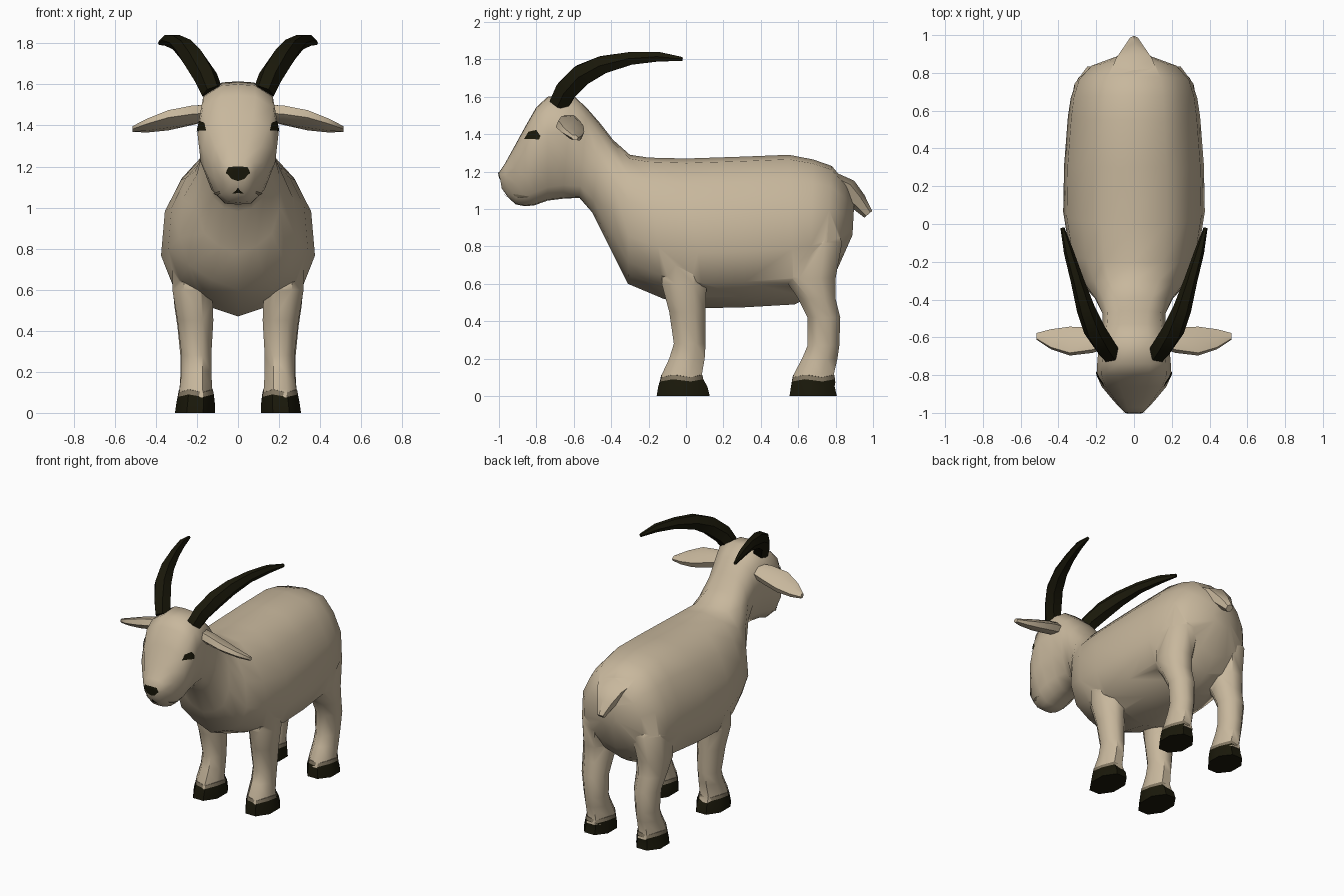
import bpy, bmesh, math
from mathutils import Vector
from mathutils.bvhtree import BVHTree

if "Cube" in bpy.data.objects:
    bpy.data.objects.remove(bpy.data.objects["Cube"])


def material(name, rgb):
    m = bpy.data.materials.new(name)
    m.diffuse_color = (*rgb, 1)
    m.use_nodes = True
    m.node_tree.nodes["Principled BSDF"].inputs["Base Color"].default_value = m.diffuse_color
    return m


COAT = material("cream coat", (0.575, 0.475, 0.335))
DARK = material("dark horn", (0.010, 0.009, 0.003))
RIM = material("grey brown", (0.22, 0.18, 0.12))


def smooth(ob, angle):
    bpy.ops.object.select_all(action='DESELECT')
    ob.select_set(True)
    bpy.context.view_layer.objects.active = ob
    bpy.ops.object.shade_smooth_by_angle(angle=math.radians(angle))


def finish(name, bm, mat, angle):
    me = bpy.data.meshes.new(name)
    bm.to_mesh(me)
    bm.free()
    me.materials.append(mat)
    ob = bpy.data.objects.new(name, me)
    bpy.context.collection.objects.link(ob)
    smooth(ob, angle)
    return ob


def loft(name, rings, mat, angle=60):
    """Skin equal-length rings and cap both ends."""
    bm = bmesh.new()
    rows = [[bm.verts.new(p) for p in r] for r in rings]
    n = len(rows[0])
    for a, b in zip(rows, rows[1:]):
        for i in range(n):
            j = (i + 1) % n
            bm.faces.new((a[i], a[j], b[j], b[i]))
    bm.faces.new(rows[0])
    bm.faces.new(rows[-1])
    bmesh.ops.recalc_face_normals(bm, faces=bm.faces)
    return finish(name, bm, mat, angle)


def oval(c, u, v, n=8):
    c, u, v = Vector(c), Vector(u), Vector(v)
    return [c + u * math.cos(a) + v * math.sin(a)
            for a in (math.tau * (i + .5) / n for i in range(n))]


# Half cross-sections as (width, height) fractions, bottom to top
TORSO = [(0, 0), (.45, .07), (.83, .17), (1, .37), (.95, .64), (.74, .83), (.46, .97), (0, 1)]
HEAD = [(0, 0), (.36, .01), (.66, .13), (.92, .38), (1, .64), (.87, .89), (.42, .99), (0, 1)]


def section(top, bottom, w, k):
    half = []
    for (a, b), (c, d) in zip(TORSO, HEAD):
        x, t = a + (c - a) * k, b + (d - b) * k
        half.append((x * w, bottom[0] + (top[0] - bottom[0]) * t,
                     bottom[1] + (top[1] - bottom[1]) * t))
    return half + [(-x, y, z) for x, y, z in half[-2:0:-1]]


# Torso, neck and head in one skin: top (y, z), bottom (y, z), half width, head blend
body = loft("body", [section(*s) for s in [
    ((.90, 1.04), (.89, .86), .07, 0),
    ((.855, 1.14), (.81, .68), .235, 0),
    ((.78, 1.23), (.74, .58), .305, 0),
    ((.68, 1.265), (.66, .53), .335, 0),
    ((.55, 1.29), (.58, .49), .35, 0),
    ((.30, 1.28), (.32, .475), .37, 0),
    ((.00, 1.27), (.10, .47), .375, 0),
    ((-.20, 1.275), (-.12, .52), .34, 0),
    ((-.30, 1.29), (-.31, .60), .285, 0),
    ((-.39, 1.37), (-.40, .78), .21, .3),
    ((-.46, 1.46), (-.50, .98), .17, .6),
    ((-.53, 1.54), (-.57, 1.06), .165, 1),
    ((-.61, 1.615), (-.66, 1.055), .185, 1),
    ((-.74, 1.60), (-.74, 1.045), .195, 1),
    ((-.80, 1.545), (-.81, 1.02), .197, 1),
    ((-.86, 1.44), (-.86, 1.015), .172, 1),
    ((-.92, 1.33), (-.91, 1.025), .125, 1),
    ((-.97, 1.24), (-.95, 1.06), .085, 1),
    ((-1.0, 1.195), (-.985, 1.11), .052, 1)]], COAT, 50)
tree = BVHTree.FromPolygons([v.co for v in body.data.vertices],
                            [p.vertices for p in body.data.polygons])

# Tail
fused = [loft("tail", [oval((0, y, z), (w, 0, 0), (0, t * .75, t * .65), 6) for y, z, w, t in [
    (.77, 1.15, .15, .06), (.855, 1.112, .11, .06), (.915, 1.045, .065, .05),
    (.975, .972, .025, .028)]], COAT)]

# Limbs: z, y front, y back, x inner, x outer
FRONT = [(.90, -.06, .06, .18, .28), (.72, -.12, .10, .14, .32), (.60, -.13, .11, .125, .32),
         (.45, -.09, .105, .12, .295),
         (.28, -.065, .105, .13, .275), (.20, -.09, .10, .13, .275), (.115, -.13, .085, .125, .285),
         (.07, -.14, .10, .12, .29)]
REAR = [(1.0, .62, .76, .10, .24), (.82, .52, .835, .08, .315), (.63, .525, .80, .11, .32),
        (.52, .60, .80, .12, .31), (.42, .65, .825, .125, .295), (.27, .65, .82, .13, .28),
        (.20, .62, .81, .13, .28), (.115, .575, .79, .125, .285), (.07, .565, .80, .12, .29)]


def limb_ring(s, z, y0, y1, x0, x1, grow=0):
    return oval((s * (x0 + x1) / 2, (y0 + y1) / 2, z), ((x1 - x0) / 2 * 1.08 + grow, 0, 0),
                (0, (y1 - y0) / 2 * 1.08 + grow, 0))


for s, side in ((1, "right"), (-1, "left")):
    for label, shape, toe, heel in (("front", FRONT, -.157, .127), ("rear", REAR, .553, .807)):
        fused.append(loft(f"{label}_leg_{side}", [limb_ring(s, *r) for r in shape], COAT))
        # Hoof with a wavy upper edge and a thin grey rim above it
        lower = limb_ring(s, 0, toe, heel, .113, .307)
        mid = limb_ring(s, .05, toe + .008, heel - .012, .113, .30)
        upper = limb_ring(s, .090, *shape[-2][1:], .008)
        rim = limb_ring(s, .114, *shape[-2][1:], .003)
        for i in range(0, 8, 2):
            upper[i].z -= .012
            rim[i].z -= .014
        loft(f"{label}_hoof_{side}", [lower, mid, upper], DARK, 40)
        loft(f"{label}_hoof_rim_{side}", [upper, rim], RIM)

    # Swept-back horn: centre x, y, z and radius
    path = [(.125, -.68, 1.56, .054), (.157, -.64, 1.635, .060), (.21, -.56, 1.715, .060),
            (.255, -.45, 1.77, .050), (.30, -.30, 1.805, .036), (.345, -.15, 1.815, .027),
            (.379, -.02, 1.802, .011)]
    rings = []
    for i, (x, y, z, r) in enumerate(path):
        a, b = Vector(path[max(i - 1, 0)][:3]), Vector(path[min(i + 1, 6)][:3])
        d = (b - a).normalized()
        u = d.cross(Vector((1, 0, 0))).normalized()
        v = d.cross(u)
        ring = oval((x, y, z), u * r * 1.1, v * r * .98, 6)
        rings.append([(s * p.x, p.y, p.z) for p in ring])
    loft(f"horn_{side}", rings, DARK, 40)

    # Leaf-shaped ear: x, y, z, half depth, half thickness
    loft(f"ear_{side}", [oval((s * x, y, z), (0, h, -h * .45), (0, t * .4, t), 6)
                         for x, y, z, h, t in [
        (.15, -.61, 1.46, .05, .04), (.22, -.615, 1.45, .068, .042),
        (.34, -.62, 1.425, .080, .036), (.44, -.61, 1.40, .055, .025),
        (.515, -.595, 1.382, .018, .014)]], COAT)

# Blend legs and tail into the torso
bpy.context.view_layer.objects.active = body
for part in fused:
    mod = body.modifiers.new("fuse", 'BOOLEAN')
    mod.operation, mod.solver, mod.object = 'UNION', 'EXACT', part
    bpy.ops.object.modifier_apply(modifier=mod.name)
    bpy.data.objects.remove(part)
smooth(body, 50)


# Thin face plates, subdivided and shrunk onto the head surface
def plate(name, pts, direction, mat):
    d = Vector(direction)
    bm = bmesh.new()
    rim = [bm.verts.new(p) for p in pts]
    mid = bm.verts.new(sum((v.co for v in rim), Vector()) / len(rim))
    for a, b in zip(rim, rim[1:] + rim[:1]):
        bm.faces.new((a, b, mid))
    bmesh.ops.subdivide_edges(bm, edges=bm.edges, cuts=3, use_grid_fill=True)
    bmesh.ops.recalc_face_normals(bm, faces=bm.faces)
    if sum((f.normal.dot(d) for f in bm.faces)) > 0:
        bmesh.ops.reverse_faces(bm, faces=bm.faces)
    for v in bm.verts:
        hit, normal = tree.ray_cast(v.co - d * 1.5, d)[:2]
        if hit:
            v.co = hit + normal * (.005 if normal.dot(d) < 0 else -.005)
    finish(name, bm, mat, 60)


for s, side in ((1, "right"), (-1, "left")):
    plate(f"eye_{side}", [(0, y, z) for y, z in [
        (-.862, 1.375), (-.84, 1.412), (-.80, 1.422), (-.778, 1.39), (-.785, 1.37),
        (-.82, 1.374)]], (-s, 0, 0), DARK)
    # Mouth corner
    plate(f"mouth_{side}", [(0, y, z) for y, z in [
        (-.92, 1.082), (-.88, 1.076), (-.835, 1.068), (-.88, 1.062), (-.915, 1.07)]],
        (-s, 0, 0), RIM)
plate("nose", [(x, 0, z) for x, z in [
    (-.045, 1.195), (0, 1.198), (.045, 1.195), (.056, 1.168), (.03, 1.14), (0, 1.13),
    (-.03, 1.14), (-.056, 1.168)]], (0, 1, 0), DARK)
plate("lip_line", [(x, 0, z) for x, z in [
    (-.01, 1.085), (0, 1.10), (.01, 1.085), (.03, 1.07), (0, 1.074), (-.03, 1.07)]],
    (0, 1, 0), DARK)
